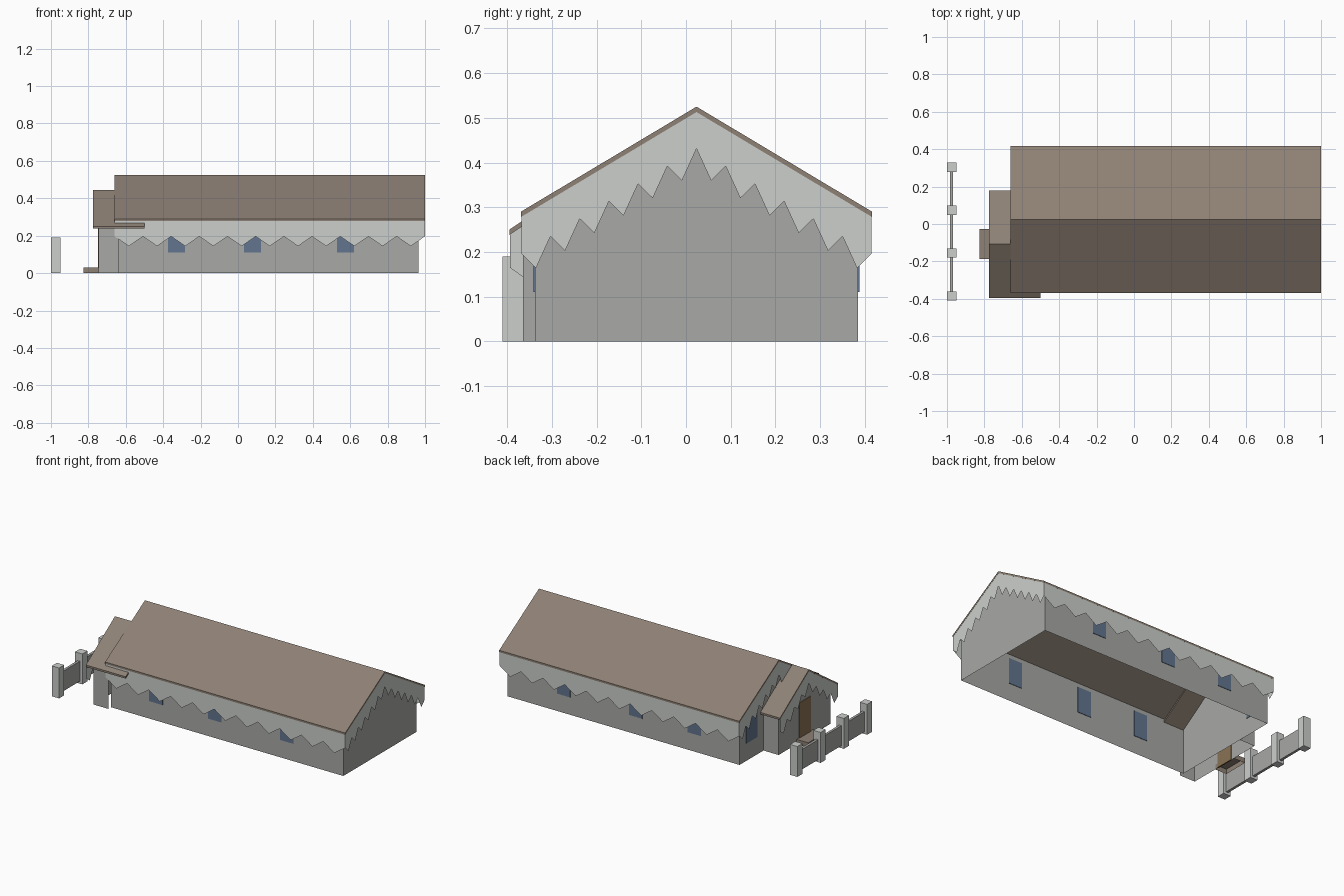
import bpy

if "Cube" in bpy.data.objects:
    bpy.data.objects.remove(bpy.data.objects["Cube"])

def srgb(r, g, b):
    lin = lambda c: c / 12.92 if c <= 0.04045 else ((c + 0.055) / 1.055) ** 2.4
    return tuple(lin(v / 255) for v in (r, g, b)) + (1.0,)

def material(name, *rgb):
    m = bpy.data.materials.new(name)
    m.diffuse_color = srgb(*rgb)
    m.use_nodes = True
    m.node_tree.nodes["Principled BSDF"].inputs["Base Color"].default_value = m.diffuse_color
    return m

ROOF = material("roof_brown", 142, 129, 117)
WALL = material("wall_grey", 168, 168, 166)
TRIM = material("pale_trim", 204, 207, 204)
GLASS = material("window_blue", 98, 117, 142)
WOOD = material("door_wood", 138, 114, 84)

def mesh(name, verts, faces, mat):
    me = bpy.data.meshes.new(name)
    me.from_pydata(verts, [], faces)
    me.materials.append(mat)
    ob = bpy.data.objects.new(name, me)
    bpy.context.collection.objects.link(ob)
    return ob

def box(name, lo, hi, mat, bottom=True):
    v = [(x, y, z) for z in (lo[2], hi[2]) for y in (lo[1], hi[1]) for x in (lo[0], hi[0])]
    f = [(4, 5, 7, 6), (0, 1, 5, 4), (1, 3, 7, 5), (3, 2, 6, 7), (2, 0, 4, 6)]
    return mesh(name, v, f + ([(0, 2, 3, 1)] if bottom else []), mat)

def roof(name, x0, x1, yc, half, eave, ridge, t=0.012):
    # gable slab: chevron profile swept along x
    prof = [(yc - half, eave), (yc, ridge), (yc + half, eave),
            (yc + half, eave - t), (yc, ridge - t), (yc - half, eave - t)]
    v = [(x, y, z) for x in (x0, x1) for y, z in prof]
    f = [(i, (i + 1) % 6, (i + 1) % 6 + 6, i + 6) for i in range(6)]
    f += [(0, 5, 4, 1), (1, 4, 3, 2), (6, 7, 10, 11), (7, 8, 9, 10)]
    return mesh(name, v, f, ROOF)

def skirt(name, pt, top, low, teeth, depth):
    # hanging sheet with a zigzag lower edge; pt(s, z) places it, s runs 0..1
    n = teeth * 2
    v = []
    for i in range(n + 1):
        s = i / n
        v += [pt(s, top(s)), pt(s, low(s) - (depth if i % 2 else 0))]
    return mesh(name, v, [(2*i, 2*i+1, 2*i+3, 2*i+2) for i in range(n)], TRIM)

def gable_skirt(name, x, yc, half, low, eave, rise, teeth, depth):
    peak = lambda s: 1 - abs(2 * s - 1)
    skirt(name, lambda s, z: (x, yc - half + 2 * half * s, z),
          lambda s: eave + rise * peak(s), lambda s: low + rise * peak(s), teeth, depth)

# main hall: open-bottomed wall shell with gable ends
X0, X1, Y0, Y1, YC = -0.64, 0.965, -0.338, 0.385, 0.0235
prof = [(Y0, 0), (Y0, 0.296), (YC, 0.512), (Y1, 0.296), (Y1, 0)]
mesh("hall_walls", [(x, y, z) for x in (X0, X1) for y, z in prof],
     [(0, 5, 6, 1), (3, 8, 9, 4), (0, 1, 2, 3, 4), (9, 8, 7, 6, 5)], WALL)
roof("hall_roof", -0.66, 1.0, YC, 0.393, 0.290, 0.525)

# zigzag skirts under the hall roof
for side, y in (("front", -0.369), ("back", 0.416)):
    skirt("hall_skirt_" + side, lambda s, z: (0.999 - 1.658 * s, y, z),
          lambda s: 0.279, lambda s: 0.196, 11, 0.052)
for side, x in (("left", -0.659), ("right", 0.999)):
    gable_skirt("hall_skirt_" + side, x, YC, 0.392, 0.196, 0.279, 0.235, 12, 0.052)

# windows
for i, x in enumerate((-0.329, 0.077, 0.575)):
    for side, y in (("front", Y0), ("back", Y1)):
        box(f"window_{side}_{i}", (x - 0.046, y - 0.003, 0.11), (x + 0.046, y + 0.003, 0.27), GLASS)
box("window_left", (X0 - 0.003, 0.21, 0.11), (X0 + 0.003, 0.32, 0.29), GLASS)

# porch: three walls, roof running into the hall, one gable skirt
PX, PC, PH = -0.745, -0.108, 0.257
pp = [(PC - PH, 0), (PC - PH, 0.256), (PC, 0.432), (PC + PH, 0.256), (PC + PH, 0)]
mesh("porch_walls", [(x, y, z) for x in (PX, X0) for y, z in pp],
     [(0, 1, 2, 3, 4), (0, 5, 6, 1), (3, 8, 9, 4)], WALL)
roof("porch_roof", -0.775, -0.5, PC, 0.287, 0.25, 0.445)
gable_skirt("porch_skirt", -0.774, PC, 0.286, 0.165, 0.239, 0.195, 8, 0.05)
box("door", (PX - 0.004, PC - 0.058, 0), (PX + 0.004, PC + 0.058, 0.25), WOOD)
box("step", (-0.825, PC - 0.08, 0), (PX, PC + 0.08, 0.03), ROOF, bottom=False)

# fence: four posts with panels between
posts = [0.304 - 0.2297 * i for i in range(4)]
for i, y in enumerate(posts):
    box(f"fence_post_{i}", (-1.0, y - 0.025, 0), (-0.95, y + 0.025, 0.19), TRIM)
for i in range(3):
    box(f"fence_panel_{i}", (-0.983, posts[i + 1] + 0.025, 0.015),
        (-0.967, posts[i] - 0.025, 0.14), WALL)
